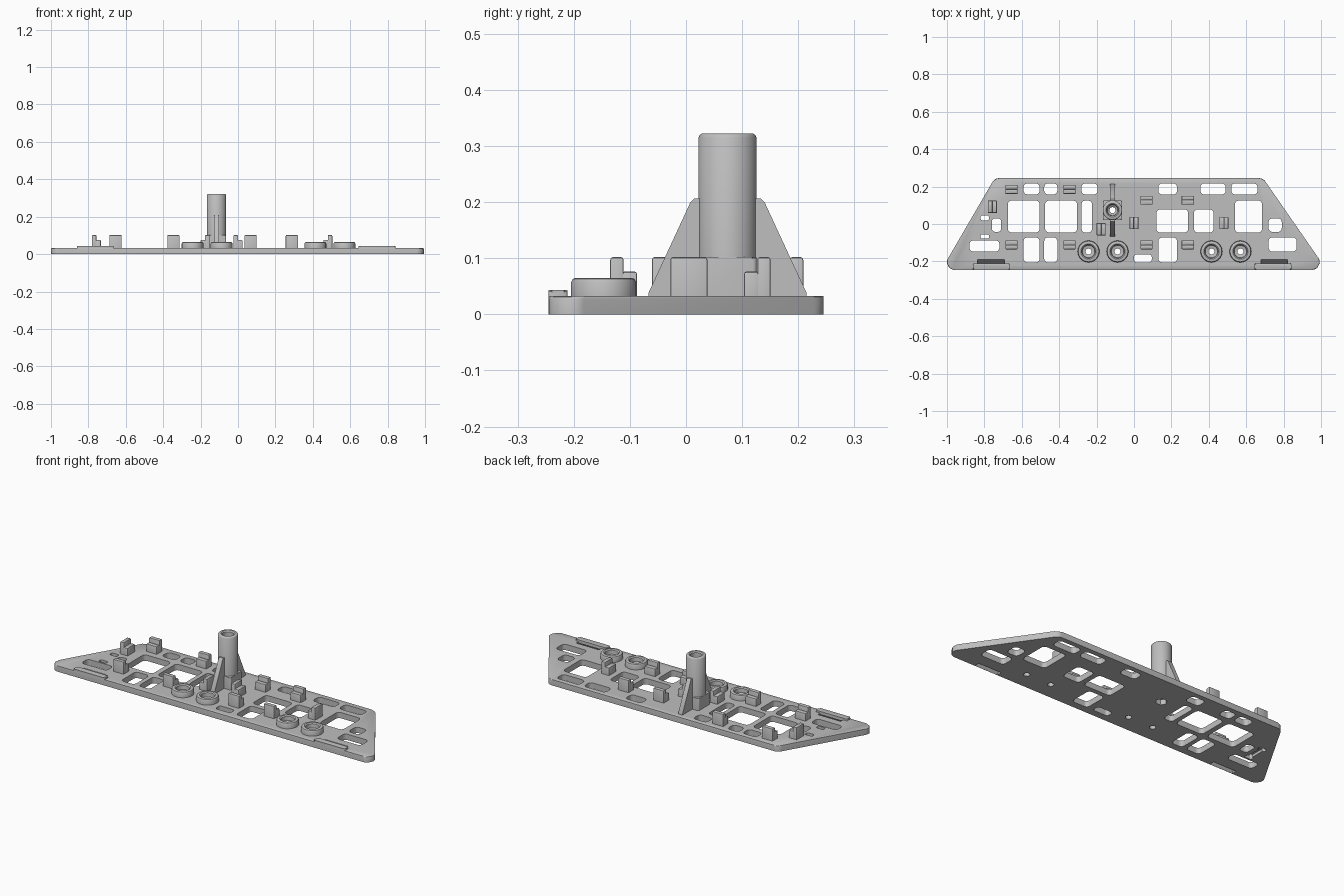
import bpy
import bmesh
import math
from mathutils import Vector

cube = bpy.data.objects.get("Cube")
if cube:
    bpy.data.objects.remove(cube, do_unlink=True)

grey = bpy.data.materials.new("plain grey")
grey.use_nodes = True
grey.diffuse_color = (0.52, 0.52, 0.52, 1)
grey.node_tree.nodes["Principled BSDF"].inputs["Base Color"].default_value = grey.diffuse_color

PLATE = 0.033
POST = (-0.115, 0.074)


def finish(bm, name, smooth=True):
    bmesh.ops.recalc_face_normals(bm, faces=bm.faces)
    mesh = bpy.data.meshes.new(name)
    bm.to_mesh(mesh)
    bm.free()
    mesh.materials.append(grey)
    obj = bpy.data.objects.new(name, mesh)
    bpy.context.collection.objects.link(obj)
    if smooth:
        bpy.ops.object.select_all(action="DESELECT")
        obj.select_set(True)
        bpy.context.view_layer.objects.active = obj
        bpy.ops.object.shade_smooth_by_angle(angle=math.radians(35))
    return obj


def rounded(corners, radius, steps=5):
    """Outline with each corner replaced by an arc."""
    points = []
    for i, corner in enumerate(corners):
        c = Vector(corner)
        a = (Vector(corners[i - 1]) - c).normalized()
        b = (Vector(corners[(i + 1) % len(corners)]) - c).normalized()
        half = a.angle(b) / 2
        centre = c + (a + b).normalized() * radius / math.sin(half)
        start = c + a * radius / math.tan(half) - centre
        end = c + b * radius / math.tan(half) - centre
        for k in range(steps + 1):
            spoke = start.lerp(end, k / steps).normalized()
            points.append(centre + spoke * radius)
    return points


def rectangle(x0, x1, y0, y1):
    return [(x0, y0), (x1, y0), (x1, y1), (x0, y1)]


def add_prism(bm, outline, z0, z1, bevel=0.0, shift=0.0):
    """Extrude an outline up; shift slides the lower end along y."""
    low = [bm.verts.new((p[0], p[1] + shift, z0)) for p in outline]
    high = [bm.verts.new((p[0], p[1], z1)) for p in outline]
    bm.faces.new(low[::-1])
    top = bm.faces.new(high)
    for i in range(len(low)):
        bm.faces.new((low[i - 1], low[i], high[i], high[i - 1]))
    if bevel:
        bmesh.ops.bevel(bm, geom=list(top.edges), offset=bevel, segments=2,
                        profile=0.5, affect="EDGES")


def circle(x, y, r, sides=24):
    return [(x + r * math.cos(math.tau * i / sides),
             y + r * math.sin(math.tau * i / sides)) for i in range(sides)]


def cut(obj, bm):
    """Subtract the shapes in bm from obj."""
    cutter = finish(bm, "cutter", smooth=False)
    cutter.hide_render = True
    mod = obj.modifiers.new("holes", "BOOLEAN")
    mod.operation = "DIFFERENCE"
    mod.solver = "EXACT"
    mod.object = cutter
    bpy.context.view_layer.objects.active = obj
    bpy.ops.object.modifier_apply(modifier=mod.name)
    bpy.data.objects.remove(cutter, do_unlink=True)


def lathe(name, x, y, profile, sides=40):
    """Spin a closed (radius, height) profile about a vertical axis."""
    bm = bmesh.new()
    rings = []
    for i in range(sides):
        a = math.tau * i / sides
        rings.append([bm.verts.new((x + r * math.cos(a), y + r * math.sin(a), z))
                      for r, z in profile])
    for i in range(sides):
        for j in range(len(profile)):
            bm.faces.new((rings[i - 1][j - 1], rings[i][j - 1], rings[i][j], rings[i - 1][j]))
    return finish(bm, name)


# Base plate
bm = bmesh.new()
trapezoid = [(-1.03, -0.245), (1.03, -0.245), (0.69, 0.245), (-0.745, 0.245)]
add_prism(bm, rounded(trapezoid, 0.04), 0, PLATE, bevel=0.006)
plate = finish(bm, "base_plate")

# Windows through the plate, by row: (y range) -> x ranges
windows = {
    (0.158, 0.217): [(-0.59, -0.505), (-0.48, -0.41), (-0.28, -0.195),
                     (0.13, 0.23), (0.355, 0.49), (0.52, 0.66)],
    (-0.045, 0.125): [(-0.675, -0.505), (-0.475, -0.305), (-0.28, -0.225), (0.54, 0.685)],
    (-0.045, 0.078): [(0.12, 0.29), (0.32, 0.425)],
    (-0.042, 0.03): [(-0.76, -0.71), (0.72, 0.79)],
    (-0.205, -0.072): [(-0.59, -0.505), (-0.48, -0.41), (0.13, 0.23)],
    (-0.147, -0.088): [(-0.88, -0.72)],
    (-0.147, -0.072): [(0.72, 0.87)],
    (-0.205, -0.163): [(0, 0.095)],
    (0.02, 0.045): [(-0.82, -0.775)],
    (-0.078, -0.055): [(-0.82, -0.775)],
}
bosses = [(x, -0.147) for x in (-0.243, -0.088, 0.414, 0.569)]
bm = bmesh.new()
for (y0, y1), spans in windows.items():
    for x0, x1 in spans:
        radius = min(0.02, 0.35 * min(x1 - x0, y1 - y0))
        add_prism(bm, rounded(rectangle(x0, x1, y0, y1), radius), -0.1, 0.1)
# Slanted slots behind the front lips
for x in (-0.765, 0.75):
    add_prism(bm, rectangle(x - 0.072, x + 0.072, -0.207, -0.177), -0.01, 0.05, shift=-0.045)
# Screw holes and hexagonal pocket
for x, y in bosses:
    add_prism(bm, circle(x, y, 0.016), -0.1, 0.1)
add_prism(bm, circle(*POST, 0.03, sides=6), -0.1, 0.1)
cut(plate, bm)

# Underside channel joining the two small slots
bm = bmesh.new()
add_prism(bm, rectangle(-0.81, -0.785, -0.06, 0.025), -0.05, 0.014)
cut(plate, bm)

# Front lips
for side, x in (("right", -0.763), ("left", 0.743)):
    bm = bmesh.new()
    add_prism(bm, rounded(rectangle(x - 0.098, x + 0.098, -0.245, -0.211), 0.006),
              0.025, 0.043, bevel=0.007)
    finish(bm, side + "_front_lip")

# Ring bosses
ring = [(0.058, 0.03), (0.058, 0.057), (0.055, 0.063), (0.05, 0.065), (0.041, 0.065),
        (0.035, 0.06), (0.033, 0.038), (0.016, 0.034), (0.016, 0.03)]
for i, (x, y) in enumerate(bosses):
    lathe(f"ring_boss_{i + 1}", x, y, ring)

# Hollow post with a square foot
lathe("post", *POST, [(0.052, 0.03), (0.052, 0.315), (0.049, 0.32), (0.046, 0.322),
                      (0.036, 0.322), (0.03, 0.316), (0.028, 0.25), (0.016, 0.24),
                      (0.016, 0.03)])
bm = bmesh.new()
px, py = POST
h = 0.052
add_prism(bm, rounded(rectangle(px - h, px + h, py - h, py + h), 0.008),
          0.03, 0.102, bevel=0.005)
foot = finish(bm, "post_foot")
bm = bmesh.new()
add_prism(bm, circle(*POST, 0.04), 0, 0.2)
cut(foot, bm)

# Triangular fins before and behind the post
for side, s in (("front", -1), ("back", 1)):
    bm = bmesh.new()
    profile = [(0.045, 0.03), (0.141, 0.03), (0.141, 0.038), (0.066, 0.2),
               (0.06, 0.206), (0.045, 0.206)]
    faces = [[bm.verts.new((px + dx, py + s * y, z)) for y, z in profile]
             for dx in (-0.013, 0.013)]
    bm.faces.new(faces[0])
    bm.faces.new(faces[1])
    for i in range(len(profile)):
        bm.faces.new((faces[0][i - 1], faces[0][i], faces[1][i], faces[1][i - 1]))
    finish(bm, side + "_fin")

# Stepped clips: position and direction of the taller half
clips = [((x, 0.185), (0, 1)) for x in (-0.655, -0.345)]
clips += [((x, 0.127), (0, 1)) for x in (0.067, 0.288)]
clips += [((x, -0.111), (0, -1)) for x in (-0.655, -0.345, 0.067, 0.288)]
clips += [((-0.757, 0.092), (-1, 0)), ((-0.176, -0.028), (1, 0)),
          ((0, 0.005), (-1, 0)), ((0.48, 0.005), (1, 0))]
for i, ((x, y), (dx, dy)) in enumerate(clips):
    bm = bmesh.new()
    for near, far, top in ((0, 0.024, 0.102), (-0.024, 0.003, 0.076)):
        mid, depth = (near + far) / 2, (far - near) / 2
        wx = depth if dx else 0.033
        wy = depth if dy else 0.033
        cx, cy = x + dx * mid, y + dy * mid
        add_prism(bm, rounded(rectangle(cx - wx, cx + wx, cy - wy, cy + wy), 0.003, 2),
                  0.03, top, bevel=0.005)
    finish(bm, f"stepped_clip_{i + 1}")
